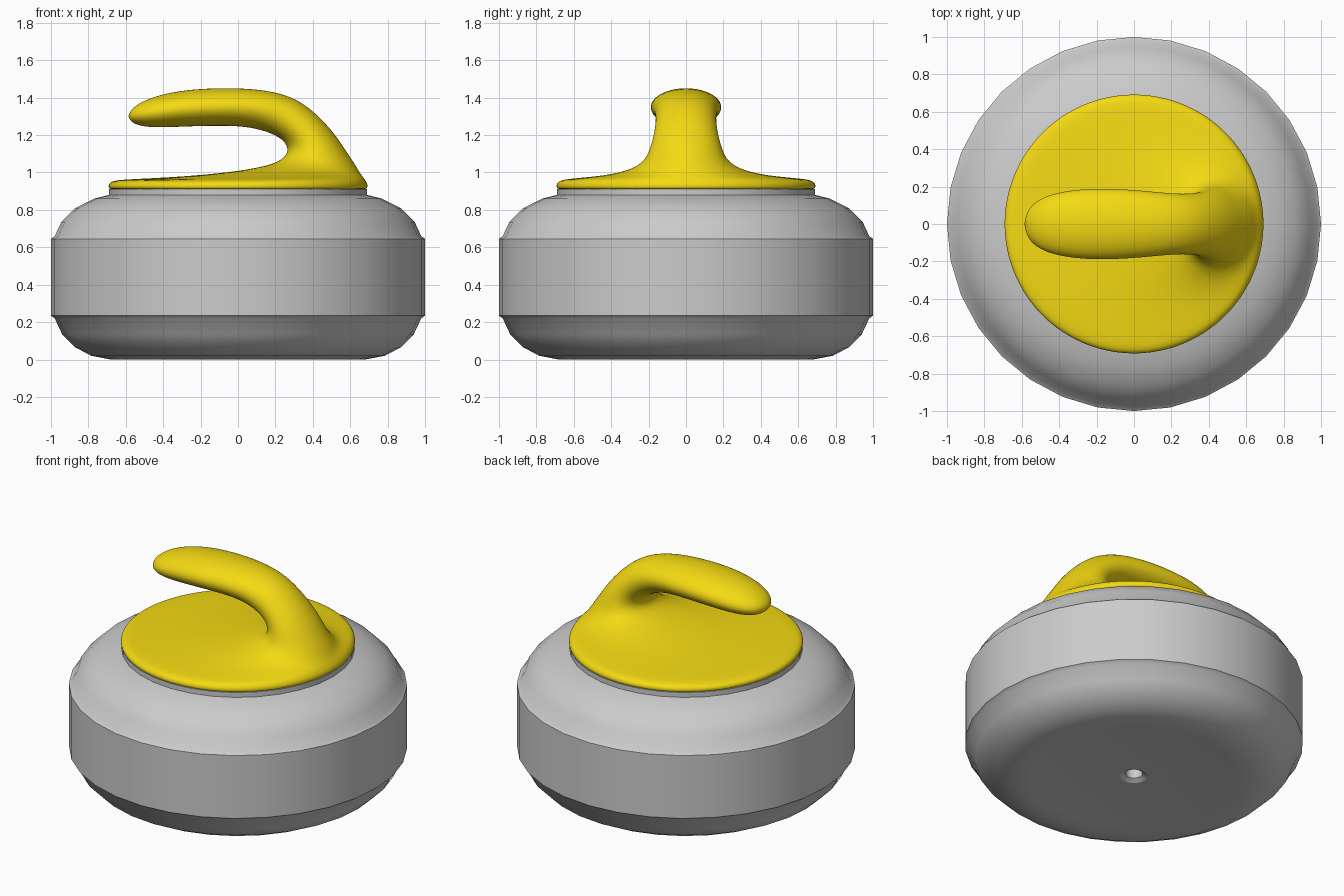
import bpy
import bmesh
from math import sin, cos, pi, radians

if "Cube" in bpy.data.objects:
    bpy.data.objects.remove(bpy.data.objects["Cube"])

SIDES = 32


def loft(name, rings, cap_start=None, cap_end=None):
    """Skin rings given as (ax, az, bx, bz, w): two points in the xz plane and a half width in y."""
    bm = bmesh.new()
    loops = []
    for ax, az, bx, bz, w in rings:
        loop = []
        for i in range(SIDES):
            t = 2 * pi * i / SIDES
            c = cos(t)
            loop.append(bm.verts.new(((ax + bx) / 2 + c * (bx - ax) / 2, w * sin(t),
                                      (az + bz) / 2 + c * (bz - az) / 2)))
        loops.append(loop)
    for lo, hi in zip(loops, loops[1:]):
        for i in range(SIDES):
            j = (i + 1) % SIDES
            bm.faces.new((lo[i], lo[j], hi[j], hi[i]))
    # Close the ends with a fan to a single point
    for loop, point in ((loops[0], cap_start), (loops[-1], cap_end)):
        if point:
            p = bm.verts.new((point[0], 0, point[1]))
            for i in range(SIDES):
                bm.faces.new((loop[i], loop[(i + 1) % SIDES], p))
    bmesh.ops.recalc_face_normals(bm, faces=bm.faces)
    mesh = bpy.data.meshes.new(name)
    bm.to_mesh(mesh)
    bm.free()
    obj = bpy.data.objects.new(name, mesh)
    bpy.context.collection.objects.link(obj)
    for poly in mesh.polygons:
        poly.use_smooth = True
    return obj


# Stone: lathed profile (radius, z) from the bolt hole underneath to the top seat
profile = [(.05, .10), (.05, .03), (.08, .012), (.60, .012), (.68, 0), (.785, .02),
           (.87, .065), (.94, .135), (.98, .22), (1, .235), (1, .645), (.98, .66),
           (.945, .735), (.87, .81), (.77, .86), (.69, .88), (.69, .912)]
stone = loft("stone_body", [(-r, z, r, z, r) for r, z in profile], (0, .10), (0, .912))
stone.data.set_sharp_from_angle(angle=radians(30))

# Handle: round cap plate flowing into a curved grip
handle_rings = [
    (-.60, .91, .60, .91, .60), (-.68, .91, .68, .91, .68),
    (-.697, .915, .697, .915, .697), (-.697, .94, .697, .94, .697),
    (-.67, .957, .682, .962, .675), (-.60, .963, .675, .972, .61),
    (-.31, .976, .66, .99, .43), (-.03, 1.002, .64, 1.02, .31),
    (.12, 1.028, .62, 1.055, .25), (.22, 1.055, .585, 1.105, .21),
    (.278, 1.11, .53, 1.19, .185), (.245, 1.18, .45, 1.285, .165),
    (.14, 1.225, .325, 1.395, .16), (.03, 1.247, .15, 1.445, .175),
    (-.10, 1.25, -.08, 1.454, .19), (-.25, 1.247, -.28, 1.443, .19),
    (-.40, 1.24, -.42, 1.415, .17), (-.50, 1.243, -.515, 1.38, .135),
    (-.565, 1.262, -.57, 1.34, .08)]
handle = loft("handle", handle_rings, cap_end=(-.588, 1.30))
sub = handle.modifiers.new("smooth", 'SUBSURF')
sub.levels = sub.render_levels = 2

yellow = bpy.data.materials.new("yellow_plastic")
yellow.diffuse_color = (.91, .70, .006, 1)
yellow.use_nodes = True
yellow.node_tree.nodes["Principled BSDF"].inputs["Base Color"].default_value = yellow.diffuse_color
handle.data.materials.append(yellow)
